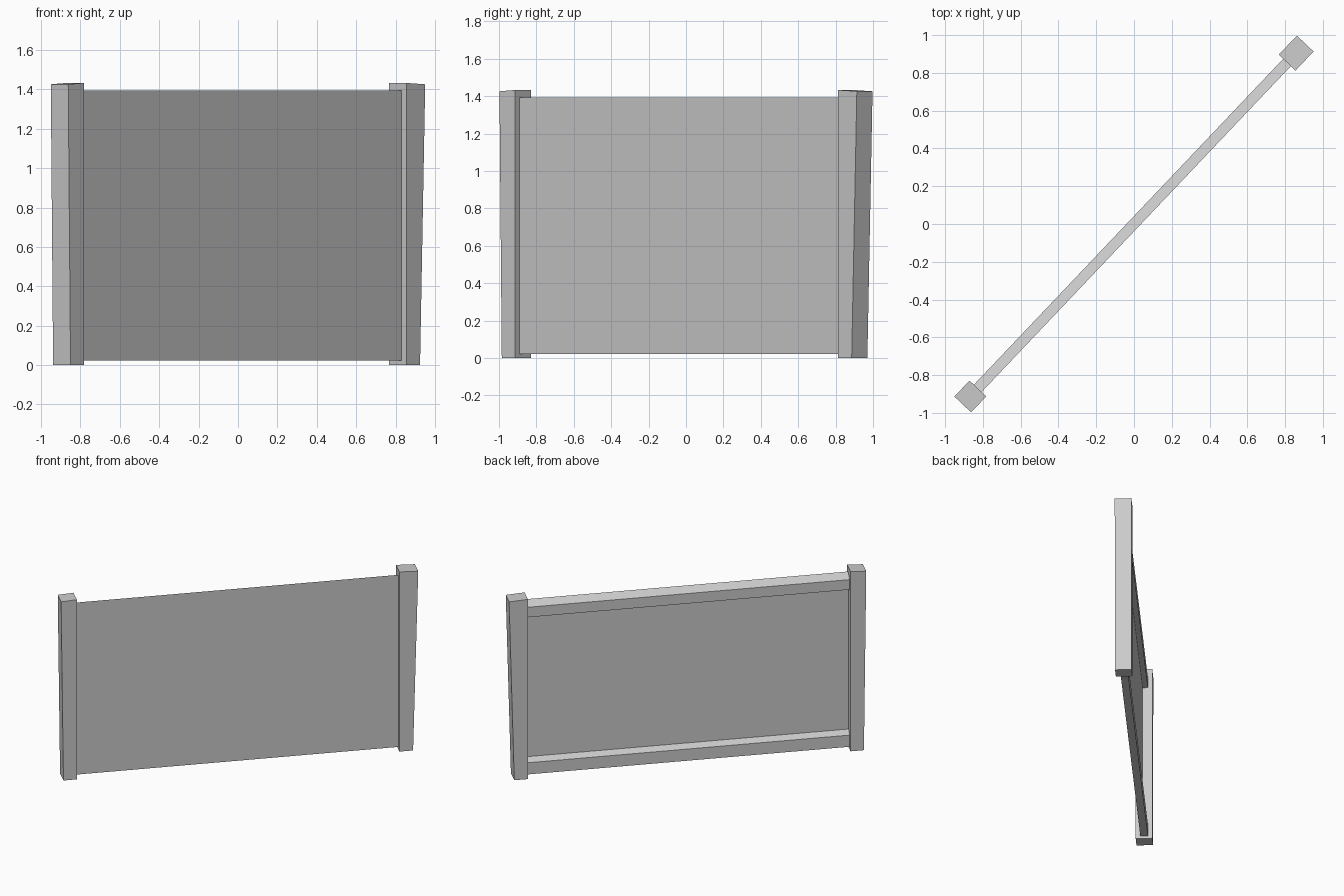
import bpy
import bmesh
import math

default = bpy.data.objects.get("Cube")
if default:
    bpy.data.objects.remove(default, do_unlink=True)

ANGLE = math.radians(46.5)   # the fence section runs diagonally

grey = bpy.data.materials.new("plain_grey")
grey.use_nodes = True
colour = (0.6, 0.6, 0.6, 1)
grey.diffuse_color = colour
grey.node_tree.nodes["Principled BSDF"].inputs["Base Color"].default_value = colour


def loft(name, start, end):
    """Solid between two matching closed loops of points."""
    bm = bmesh.new()
    a = [bm.verts.new(p) for p in start]
    b = [bm.verts.new(p) for p in end]
    bm.faces.new(a)
    bm.faces.new(b)
    for i in range(len(a)):
        j = (i + 1) % len(a)
        bm.faces.new((a[i], a[j], b[j], b[i]))
    bmesh.ops.recalc_face_normals(bm, faces=bm.faces)
    mesh = bpy.data.meshes.new(name)
    bm.to_mesh(mesh)
    bm.free()
    mesh.materials.append(grey)
    obj = bpy.data.objects.new(name, mesh)
    obj.rotation_euler.z = ANGLE
    bpy.context.collection.objects.link(obj)
    return obj


def post(name, side, inner, outer, flare):
    """Square post whose outer face leans outward toward the top."""
    half = 0.061
    profile = [(inner, 0), (outer - flare, 0), (outer, 1.426), (inner, 1.433)]
    loft(name, *[[(side * u, v, z) for u, z in profile] for v in (-half, half)])


post("right_post", -1, 1.201, 1.317, 0.017)
post("left_post", 1, 1.178, 1.317, 0.038)

# Panel: thin sheet with a rail along top and bottom of its back,
# upper surfaces of both rails sloping down toward the back
front, sheet_back, rail_back = -0.027, -0.011, 0.029
section = [
    (front, 0.022), (rail_back, 0.022), (rail_back, 0.115), (sheet_back, 0.145),
    (sheet_back, 1.275), (rail_back, 1.275), (rail_back, 1.355), (front, 1.394),
]
loft("railed_panel", *[[(u, v, z) for v, z in section] for u in (-1.205, 1.182)])
